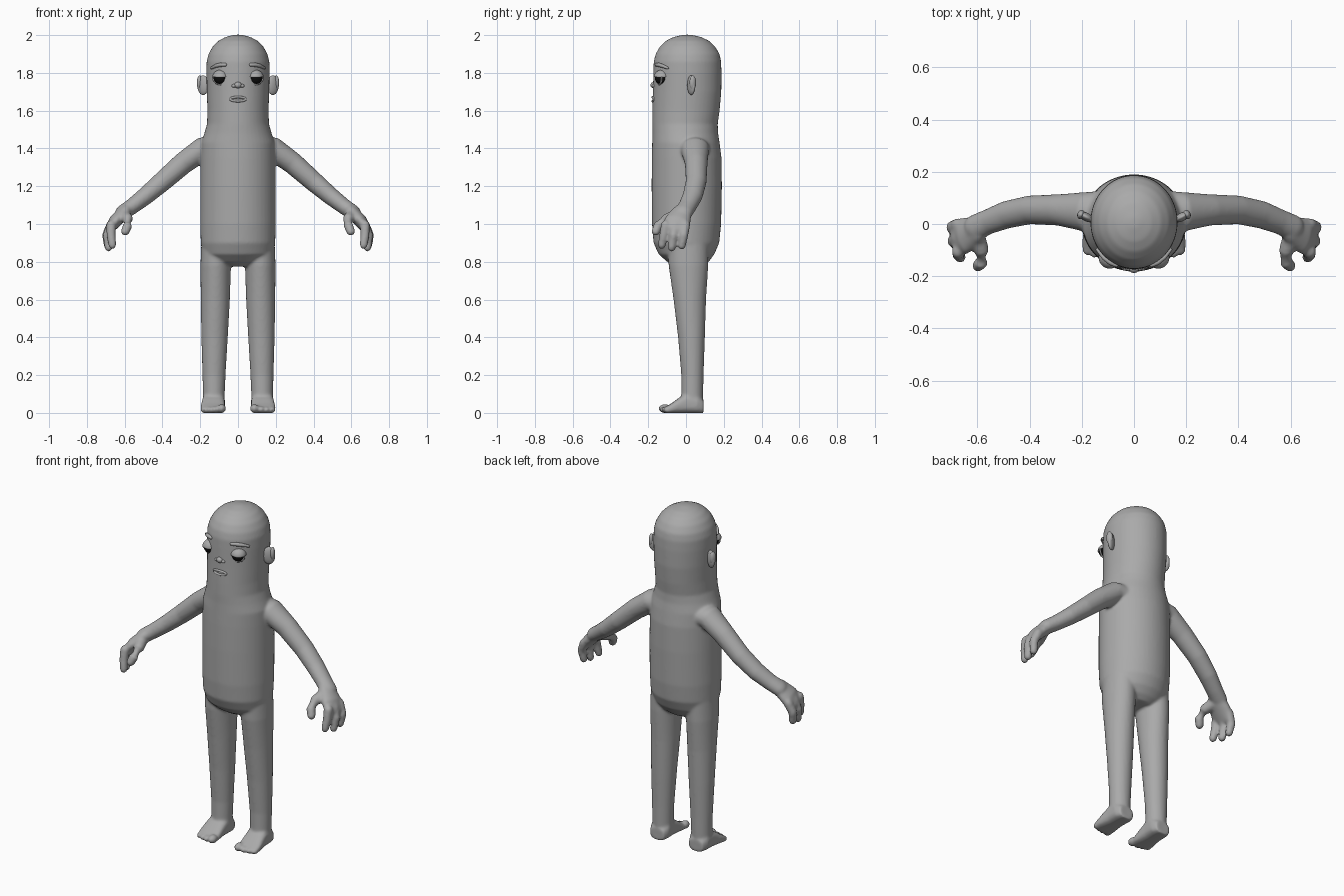
import bpy, bmesh, math
from mathutils import Vector, Matrix


def material(name, rgb):
    m = bpy.data.materials.new(name)
    m.diffuse_color = (*rgb, 1)
    return m


SKIN = material("grey skin", (0.4, 0.4, 0.4))
BLACK = material("black eye", (0.005, 0.005, 0.005))


def loft(bm, rings, n=32, power=2.0):
    """Closed skin through rings of (centre, axis u, axis v)."""
    loops = []
    for c, u, v in rings:
        loop = []
        for i in range(n):
            a = 2 * math.pi * i / n
            ca, sa = math.cos(a), math.sin(a)
            ca = math.copysign(abs(ca) ** (2 / power), ca)
            sa = math.copysign(abs(sa) ** (2 / power), sa)
            loop.append(bm.verts.new(Vector(c) + Vector(u) * ca + Vector(v) * sa))
        loops.append(loop)
    for a, b in zip(loops, loops[1:]):
        for i in range(n):
            j = (i + 1) % n
            bm.faces.new((a[i], a[j], b[j], b[i]))
    bm.faces.new(loops[0][::-1])
    bm.faces.new(loops[-1])


def tube(bm, pts, n=16):
    """Round-ended tube through (x, y, z, width radius[, thickness radius])."""
    ps = [Vector(p[:3]) for p in pts]
    rs = [(p[3], p[-1]) for p in pts]
    rings = []
    for i, p in enumerate(ps):
        t = (ps[min(i + 1, len(ps) - 1)] - ps[max(i - 1, 0)]).normalized()
        ref = Vector((0, 1, 0)) if abs(t.y) < 0.85 else Vector((1, 0, 0))
        u = (ref - t * ref.dot(t)).normalized()
        v = t.cross(u)
        w, h = rs[i]
        caps = [(0, 1)]
        if i == 0:
            caps = [(-math.sin(a), math.cos(a)) for a in (1.4, 1.0, 0.5, 0)]
        elif i == len(ps) - 1:
            caps = [(math.sin(a), math.cos(a)) for a in (0, 0.5, 1.0, 1.4)]
        for off, k in caps:
            rings.append((p + t * off * min(w, h), u * w * k, v * h * k))
    loft(bm, rings, n)


def ball(bm, centre, size, rot=None):
    m = Matrix.Translation(centre) @ (rot or Matrix()) @ Matrix.Diagonal((*size, 1))
    return bmesh.ops.create_uvsphere(bm, u_segments=28, v_segments=18, radius=1, matrix=m)["verts"]


def finish(bm, name, mat):
    bmesh.ops.recalc_face_normals(bm, faces=bm.faces)
    for f in bm.faces:
        f.smooth = True
    me = bpy.data.meshes.new(name)
    bm.to_mesh(me)
    bm.free()
    me.materials.append(mat)
    ob = bpy.data.objects.new(name, me)
    bpy.context.collection.objects.link(ob)
    return ob


# Head and torso: height, half width, front y, back y
body = bmesh.new()
profile = [(0.775, 0.09, -0.06, 0.09), (0.80, 0.15, -0.10, 0.12), (0.84, 0.185, -0.145, 0.15),
           (0.90, 0.197, -0.172, 0.176), (1.0, 0.2, -0.18, 0.186), (1.2, 0.199, -0.182, 0.19),
           (1.35, 0.198, -0.181, 0.188), (1.43, 0.195, -0.179, 0.178), (1.48, 0.178, -0.178, 0.17),
           (1.53, 0.164, -0.179, 0.168), (1.6, 0.162, -0.178, 0.178), (1.7, 0.165, -0.175, 0.187),
           (1.8, 0.167, -0.173, 0.188), (1.86, 0.166, -0.171, 0.186), (1.90, 0.156, -0.161, 0.178),
           (1.94, 0.134, -0.138, 0.154), (1.97, 0.104, -0.106, 0.122), (1.99, 0.066, -0.066, 0.08),
           (2.002, 0.02, -0.014, 0.026)]
loft(body, [((0, (f + b) / 2, z), (w, 0, 0), (0, (b - f) / 2, 0)) for z, w, f, b in profile], 48)

for s in (1, -1):
    # Legs: height, centre x, half width, front y, back y
    leg = [(0.95, 0.11, 0.082, -0.10, 0.12), (0.78, 0.118, 0.081, -0.092, 0.118),
           (0.6, 0.12, 0.077, -0.066, 0.106), (0.4, 0.124, 0.070, -0.042, 0.1),
           (0.2, 0.127, 0.061, -0.025, 0.093), (0.1, 0.128, 0.058, -0.025, 0.091),
           (0.03, 0.128, 0.058, -0.03, 0.09)]
    loft(body, [((s * x, (f + b) / 2, z), (w, 0, 0), (0, (b - f) / 2, 0)) for z, x, w, f, b in leg])
    # Feet: y, centre x, half width, height
    foot = [(0.093, 0.128, 0.045, 0.07), (0.06, 0.128, 0.06, 0.1), (0.0, 0.13, 0.06, 0.105),
            (-0.04, 0.132, 0.063, 0.08), (-0.075, 0.133, 0.066, 0.054), (-0.105, 0.132, 0.064, 0.036)]
    loft(body, [((s * x, y, h / 2 - 0.002), (w, 0, 0), (0, 0, h / 2)) for y, x, w, h in foot], 32, 3)
    # Toes, largest inside
    for x, y, r in ((0.087, -0.113, 0.024), (0.123, -0.113, 0.018), (0.152, -0.106, 0.017), (0.181, -0.096, 0.017)):
        ball(body, (s * x, y, r - 0.001), (r, r + 0.008, r))

    # Arm
    tube(body, [(s * 0.10, 0.045, 1.40, 0.085, 0.07), (s * 0.19, 0.047, 1.395, 0.075, 0.064),
                (s * 0.29, 0.054, 1.322, 0.06, 0.058), (s * 0.40, 0.054, 1.225, 0.055, 0.053),
                (s * 0.49, 0.035, 1.148, 0.053, 0.047), (s * 0.56, 0.008, 1.094, 0.048, 0.042),
                (s * 0.61, -0.015, 1.06, 0.05, 0.04)], 28)
    # Palm
    tube(body, [(s * 0.60, -0.02, 1.065, 0.052, 0.036), (s * 0.65, -0.045, 1.015, 0.07, 0.035),
                (s * 0.678, -0.055, 0.975, 0.072, 0.026)], 24)
    # Fingers: knuckle y, tip y, tip x, tip z
    for ky, ty, tx, tz in ((-0.003, -0.022, 0.69, 0.885), (-0.055, -0.076, 0.685, 0.875), (-0.107, -0.128, 0.665, 0.888)):
        tube(body, [(s * 0.672, ky, 0.995, 0.026), (s * (tx + 0.007), (ky + ty) / 2, 0.94, 0.024),
                    (s * tx, ty, tz, 0.021)])
    # Thumb
    tube(body, [(s * 0.605, -0.04, 1.05, 0.034), (s * 0.583, -0.105, 1.025, 0.029),
                (s * 0.585, -0.148, 0.99, 0.026), (s * 0.597, -0.16, 0.96, 0.023)])

# Merge body shells into one soft skin
skin = finish(body, "body", SKIN)
remesh = skin.modifiers.new("merge", 'REMESH')
remesh.mode = 'VOXEL'
remesh.voxel_size = 0.0075
remesh.use_smooth_shade = True
soften = skin.modifiers.new("soften", 'SMOOTH')
soften.factor = 0.5
soften.iterations = 7

# Ears, eyes, lids and brows
for s, side in ((1, "left"), (-1, "right")):
    bm = bmesh.new()
    ball(bm, (s * 0.185, 0.028, 1.735), (0.034, 0.016, 0.052), Matrix.Rotation(s * 0.5, 4, 'Z'))
    ball(bm, (s * 0.203, 0.036, 1.748), (0.014, 0.018, 0.038), Matrix.Rotation(s * 0.4, 4, 'Z'))
    finish(bm, side + "_ear", SKIN)

    eye = Vector((s * 0.093, -0.128, 1.775))
    bm = bmesh.new()
    ball(bm, eye, (0.037, 0.037, 0.037))
    finish(bm, side + "_eye", BLACK)

    bm = bmesh.new()
    ball(bm, eye, (0.043, 0.043, 0.041))
    bmesh.ops.bisect_plane(bm, geom=bm.verts[:] + bm.edges[:] + bm.faces[:], plane_co=eye + Vector((0, 0, 0.002)),
                           plane_no=(0, 0, 1), clear_inner=True)
    bmesh.ops.holes_fill(bm, edges=bm.edges)
    finish(bm, side + "_upper_eyelid", SKIN)

    bm = bmesh.new()
    arc = [math.pi * (1 + i / 12) for i in range(13)]
    tube(bm, [(eye.x + 0.039 * math.cos(a), -0.141 + 0.012 * s * math.cos(a), eye.z + 0.036 * math.sin(a), 0.005)
              for a in arc], 10)
    finish(bm, side + "_lower_eyelid", SKIN)

    bm = bmesh.new()
    tube(bm, [(s * 0.14, -0.098, 1.826, 0.007), (s * 0.115, -0.128, 1.838, 0.01),
              (s * 0.09, -0.147, 1.843, 0.011), (s * 0.068, -0.157, 1.843, 0.009)], 12)
    finish(bm, side + "_eyebrow", SKIN)

# Nose with nostril wings
bm = bmesh.new()
ball(bm, (0, -0.17, 1.735), (0.019, 0.018, 0.017))
for s in (1, -1):
    ball(bm, (s * 0.021, -0.168, 1.731), (0.013, 0.012, 0.010))
finish(bm, "nose", SKIN)

# Lips: a flattened ring following the face
bm = bmesh.new()
tube(bm, [(0.04 * math.cos(a), -0.176 + 0.006 * math.cos(a) ** 2, 1.661 + 0.011 * math.sin(a), 0.0065)
          for a in [2 * math.pi * i / 32 for i in range(33)]], 10)
finish(bm, "lips", SKIN)
